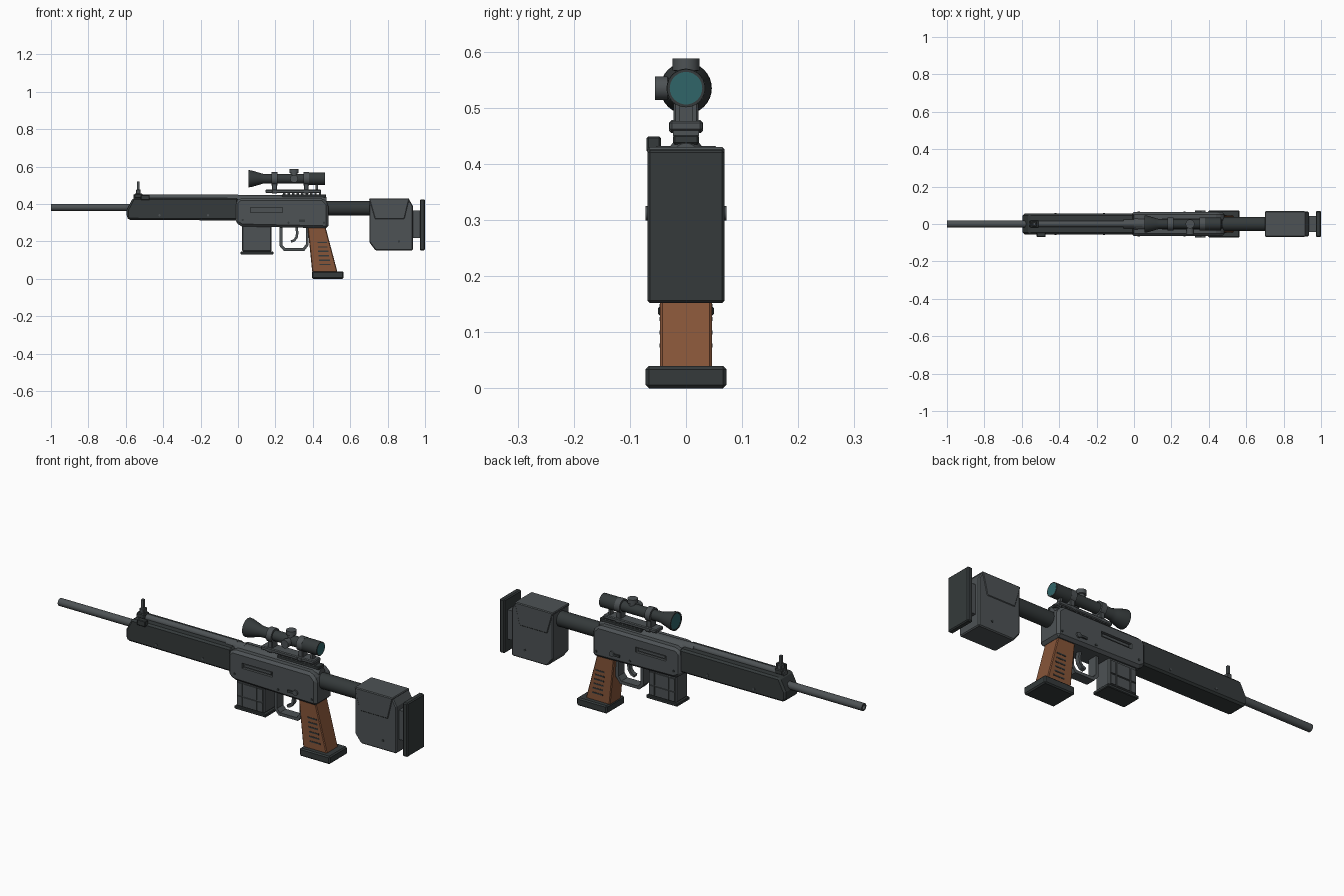
import bpy, bmesh, math
from mathutils import Matrix, Vector


def material(name, rgb):
    m = bpy.data.materials.new(name)
    m.diffuse_color = (*rgb, 1)
    return m


WOOD = material("brown_grip", (0.24, 0.09, 0.04))
GLASS = material("teal_glass", (0.03, 0.13, 0.14))
DARK = material("dark_grey", (0.035, 0.042, 0.043))
GREY = material("mid_grey", (0.075, 0.085, 0.09))


def finish(name, bm, mat, bevel=0.0, smooth=False):
    bmesh.ops.recalc_face_normals(bm, faces=bm.faces)
    me = bpy.data.meshes.new(name)
    bm.to_mesh(me)
    bm.free()
    ob = bpy.data.objects.new(name, me)
    bpy.context.collection.objects.link(ob)
    me.materials.append(mat)
    if bevel:
        b = ob.modifiers.new("bevel", 'BEVEL')
        b.width, b.segments, b.limit_method = bevel, 1, 'ANGLE'
    if smooth:
        bpy.ops.object.select_all(action='DESELECT')
        ob.select_set(True)
        bpy.context.view_layer.objects.active = ob
        bpy.ops.object.shade_smooth_by_angle(angle=math.radians(35))
    return ob


def prism(name, pts, y0, y1, mat=GREY, bevel=0.0):
    """Side outline in x,z, extruded from y0 to y1."""
    bm = bmesh.new()
    f = bm.faces.new([bm.verts.new((x, y0, z)) for x, z in pts])
    new = bmesh.ops.extrude_face_region(bm, geom=[f])['geom']
    bmesh.ops.translate(bm, vec=(0, y1 - y0, 0),
                        verts=[v for v in new if isinstance(v, bmesh.types.BMVert)])
    return finish(name, bm, mat, bevel)


def box(name, x0, x1, y0, y1, z0, z1, mat=GREY, bevel=0.0):
    return prism(name, [(x0, z0), (x1, z0), (x1, z1), (x0, z1)], y0, y1, mat, bevel)


def lathe(name, prof, origin, axis='X', mat=GREY, n=24):
    """Profile of (distance along axis, radius), spun around the axis."""
    bm = bmesh.new()
    rings = [[bm.verts.new((r * math.cos(2 * math.pi * i / n), r * math.sin(2 * math.pi * i / n), d))
              for i in range(n)] for d, r in prof]
    for a, b in zip(rings, rings[1:]):
        for i in range(n):
            j = (i + 1) % n
            bm.faces.new((a[i], a[j], b[j], b[i]))
    bm.faces.new(rings[0])
    bm.faces.new(rings[-1])
    direction = {'X': (1, 0, 0), 'Y': (0, 1, 0), 'Z': (0, 0, 1)}[axis]
    rot = Vector((0, 0, 1)).rotation_difference(Vector(direction)).to_matrix().to_4x4()
    bm.transform(Matrix.Translation(origin) @ rot)
    return finish(name, bm, mat, smooth=True)


def strip(pts, t):
    """Outline of a band of thickness t following a path in x,z."""
    P = [Vector(p) for p in pts]
    left, right = [], []
    for i, p in enumerate(P):
        a = (p - P[i - 1]).normalized() if i else (P[1] - p).normalized()
        b = (P[i + 1] - p).normalized() if i < len(P) - 1 else a
        d = (a + b).normalized()
        nrm = Vector((-d.y, d.x)) * (t / 2 / max(0.5, d.dot(a)))
        left.append(p + nrm)
        right.append(p - nrm)
    return [tuple(p) for p in left + right[::-1]]


# barrel with hollow muzzle, and gas tube above the handguard
lathe("barrel", [(-0.97, 0.011), (-1.0, 0.011), (-1.0, 0.019), (-0.55, 0.019)], (0, 0, 0.382))
lathe("gas_tube", [(-0.56, 0.017), (0.0, 0.017)], (0, 0, 0.434))
lathe("gas_tube_collar", [(-0.055, 0.025), (0.045, 0.025)], (0, 0, 0.424))

# handguard with seam and rivets
prism("handguard", [(-0.595, 0.33), (-0.585, 0.315), (0, 0.312), (0, 0.432),
                    (-0.562, 0.432), (-0.595, 0.368)], -0.055, 0.055, DARK, 0.012)
for s in (-1, 1):
    for x in (-0.42, -0.16):
        lathe("handguard_rivet", [(-0.003, 0.006), (0.003, 0.006)], (x, s * 0.055, 0.34), 'Y', GREY, 10)

# front sight and side block
box("front_sight_base", -0.555, -0.51, -0.02, 0.02, 0.43, 0.455, DARK, 0.004)
box("front_sight_block", -0.545, -0.52, -0.014, 0.014, 0.45, 0.478, GREY, 0.003)
box("front_sight_post", -0.54, -0.527, -0.007, 0.007, 0.47, 0.52)
box("side_block", -0.52, -0.473, -0.07, -0.045, 0.42, 0.449, DARK, 0.003)

# receiver with a slot cut through each side
body = prism("receiver", [(-0.013, 0.3), (0.02, 0.28), (0.484, 0.27), (0.484, 0.4), (0.452, 0.432),
                          (0.01, 0.432), (-0.013, 0.41)], -0.065, 0.065, GREY, 0.013)
cutter = box("slot_cutter", 0.067, 0.238, -0.2, 0.2, 0.355, 0.381)
cutter.hide_render = True
cutter.hide_set(True)
cut = body.modifiers.new("slot", 'BOOLEAN')
cut.object, cut.operation, cut.solver = cutter, 'DIFFERENCE', 'EXACT'
box("bolt", 0.06, 0.245, -0.052, 0.052, 0.35, 0.386)
box("bolt_bar", 0.078, 0.228, -0.059, 0.059, 0.362, 0.375)
lathe("receiver_cover", [(0.0, 0.03), (0.01, 0.034), (0.45, 0.034), (0.472, 0.024)], (0, 0, 0.413))
for s in (-1, 1):
    # safety lever and pins
    lathe("selector_pivot", [(-0.006, 0.013), (0.006, 0.013)], (0.37, s * 0.066, 0.312), 'Y', GREY, 14)
    box("selector_lever", 0.325, 0.375, s * 0.068 - 0.004, s * 0.068 + 0.004, 0.305, 0.316, DARK)
    for x, z in ((0.025, 0.315), (0.46, 0.3), (0.27, 0.30)):
        lathe("receiver_pin", [(-0.003, 0.006), (0.003, 0.006)], (x, s * 0.065, z), 'Y', DARK, 10)

# magazine with raised panels
prism("magazine", [(0.022, 0.29), (0.18, 0.29), (0.18, 0.145), (0.022, 0.145)], -0.045, 0.045, GREY, 0.006)
box("magazine_base", 0.014, 0.19, -0.05, 0.05, 0.13, 0.146, DARK, 0.003)
for s in (-1, 1):
    for x0, x1 in ((0.03, 0.058), (0.064, 0.138), (0.144, 0.172)):
        for z0, z1 in ((0.152, 0.2), (0.206, 0.268)):
            box("magazine_panel", x0, x1, s * 0.047 - 0.003, s * 0.047 + 0.003, z0, z1)

# trigger guard and trigger
prism("trigger_guard", strip([(0.23, 0.285), (0.23, 0.178), (0.249, 0.156), (0.35, 0.156),
                              (0.37, 0.182), (0.37, 0.28)], 0.015), -0.025, 0.025)
prism("trigger", strip([(0.312, 0.28), (0.317, 0.245), (0.313, 0.222), (0.3, 0.205), (0.283, 0.199)], 0.013),
      -0.011, 0.011)

# pistol grip with grooves and base pad
prism("grip", [(0.372, 0.28), (0.467, 0.28), (0.532, 0.035), (0.397, 0.035)], -0.046, 0.046, WOOD, 0.004)
for i in range(6):
    z, x = 0.073 + i * 0.0235, 0.435 - i * 0.002
    for s in (-1, 1):
        box("grip_groove", x, x + 0.06 - i * 0.002, s * 0.046 - 0.0015, s * 0.046 + 0.0015, z, z + 0.007, DARK)
box("grip_pad", 0.395, 0.565, -0.072, 0.072, 0, 0.04, DARK, 0.006)

# stock
lathe("stock_tube", [(0.47, 0.038), (0.72, 0.038)], (0, 0, 0.377), mat=DARK)
prism("stock", [(0.702, 0.425), (0.915, 0.425), (0.935, 0.39), (0.935, 0.152), (0.735, 0.152),
                (0.702, 0.195)], -0.066, 0.066, GREY, 0.005)
prism("cheek_rest", [(0.7, 0.43), (0.917, 0.43), (0.89, 0.318), (0.732, 0.318)], -0.069, 0.069, GREY, 0.004)
box("stock_link", 0.93, 0.98, -0.043, 0.043, 0.217, 0.366, GREY)
box("butt_pad", 0.972, 1.0, -0.069, 0.069, 0.152, 0.425, DARK, 0.005)
for s in (-1, 1):
    lathe("stock_screw", [(-0.003, 0.006), (0.003, 0.006)], (0.86, s * 0.066, 0.2), 'Y', DARK, 10)

# scope rail with teeth
box("rail_base", 0.235, 0.47, -0.023, 0.023, 0.435, 0.452, DARK, 0.003)
for i in range(9):
    x = 0.24 + i * 0.024
    box("rail_tooth", x, x + 0.013, -0.023, 0.023, 0.45, 0.46)
box("mount_plate", 0.147, 0.445, -0.029, 0.029, 0.458, 0.477, GREY, 0.004)

# scope body, lenses, rings and turrets
AX = (0, 0, 0.535)
lathe("scope_body", [(0.061, 0.038), (0.055, 0.04), (0.055, 0.046), (0.07, 0.045), (0.118, 0.031), (0.135, 0.026),
                     (0.365, 0.026), (0.375, 0.034), (0.465, 0.034), (0.465, 0.029), (0.46, 0.028)], AX, mat=DARK, n=32)
lathe("front_lens", [(0.057, 0.039), (0.063, 0.039)], AX, mat=GLASS, n=32)
lathe("rear_lens", [(0.45, 0.029), (0.4655, 0.029)], AX, mat=GLASS, n=32)
for x in (0.195, 0.365):
    lathe("scope_ring", [(x - 0.015, 0.035), (x + 0.015, 0.035)], AX)
    box("scope_stem", x - 0.013, x + 0.013, -0.022, 0.022, 0.47, 0.52, GREY, 0.003)
    box("ring_clamp", x - 0.015, x + 0.015, -0.03, 0.03, 0.455, 0.478, GREY, 0.004)
box("rear_stem", 0.415, 0.428, -0.012, 0.012, 0.47, 0.51)
lathe("top_turret", [(0.01, 0.018), (0.03, 0.018), (0.032, 0.024), (0.053, 0.024)], (0.3, 0, 0.535), 'Z')
lathe("side_turret", [(-0.055, 0.021), (-0.033, 0.021), (-0.031, 0.018), (-0.01, 0.018)], (0.3, 0, 0.535), 'Y')
